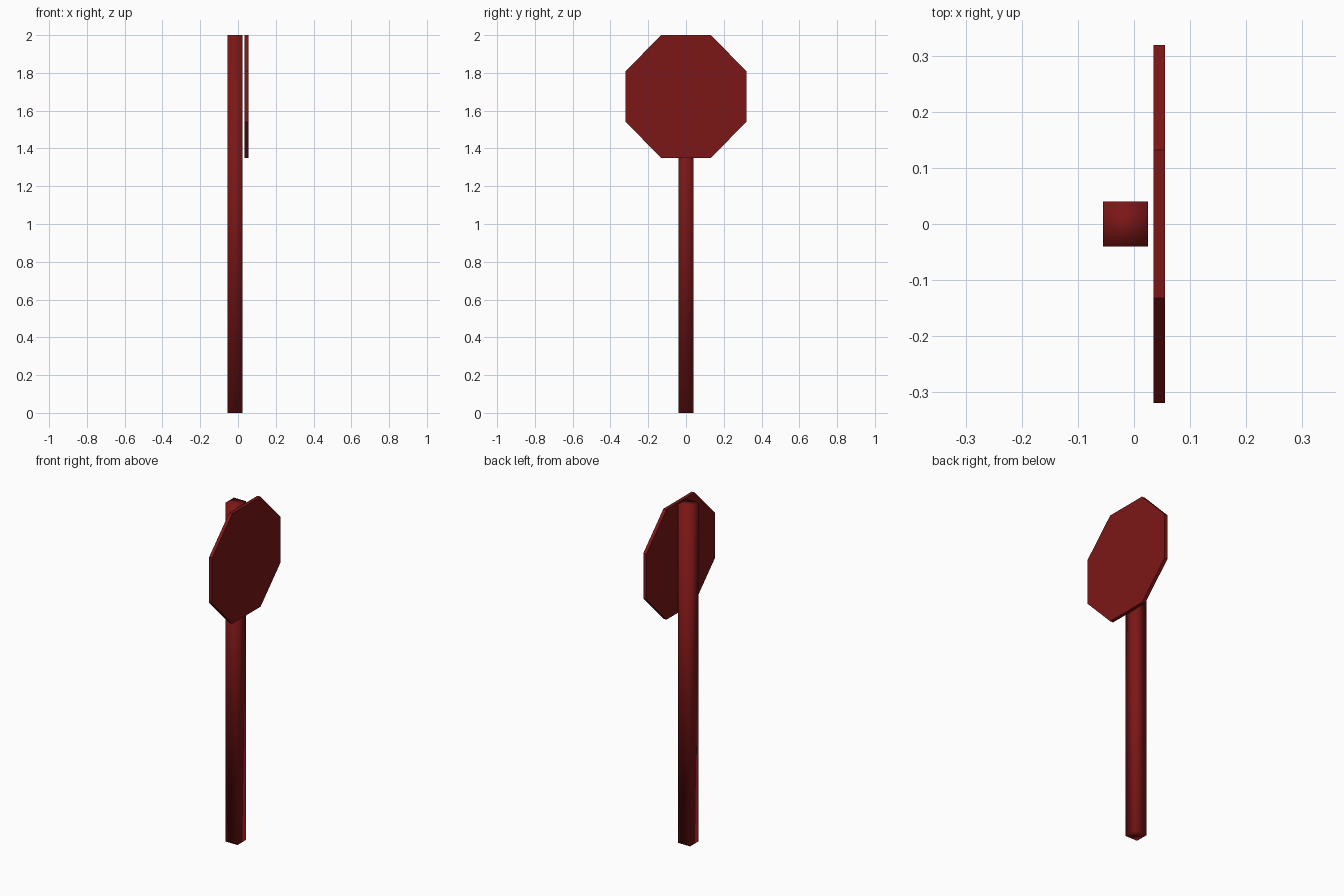
import bpy, bmesh
from math import cos, sin, pi

if "Cube" in bpy.data.objects:
    bpy.data.objects.remove(bpy.data.objects["Cube"])

red = bpy.data.materials.new("dark_red")
red.diffuse_color = (0.2, 0.008, 0.008, 1)
red.use_nodes = True
red.node_tree.nodes["Principled BSDF"].inputs["Base Color"].default_value = red.diffuse_color


def finish(name, bm, smooth):
    bmesh.ops.recalc_face_normals(bm, faces=bm.faces[:])
    for f in bm.faces:
        f.smooth = smooth
    mesh = bpy.data.meshes.new(name)
    bm.to_mesh(mesh)
    bm.free()
    mesh.materials.append(red)
    obj = bpy.data.objects.new(name, mesh)
    bpy.context.collection.objects.link(obj)
    return obj


# Square post, with normals softened across its corners
bm = bmesh.new()
bmesh.ops.create_cube(bm, size=1)
bmesh.ops.scale(bm, verts=bm.verts, vec=(0.08, 0.08, 2))
bmesh.ops.translate(bm, verts=bm.verts, vec=(-0.015, 0, 1))
finish("post", bm, True)

# Octagonal sign plate, facing +x just ahead of the post
half_y, half_z, x_back, thickness = 0.319, 0.325, 0.035, 0.02
bm = bmesh.new()
ring = []
for i in range(8):
    a = (i + 0.5) * pi / 4
    r = 1 / cos(pi / 8)
    ring.append(bm.verts.new((x_back, half_y * r * cos(a), 1.675 + half_z * r * sin(a))))
face = bm.faces.new(ring)
new = bmesh.ops.extrude_face_region(bm, geom=[face], use_keep_orig=True)["geom"]
bmesh.ops.translate(bm, verts=[g for g in new if isinstance(g, bmesh.types.BMVert)],
                    vec=(thickness, 0, 0))
finish("sign_plate", bm, False)
